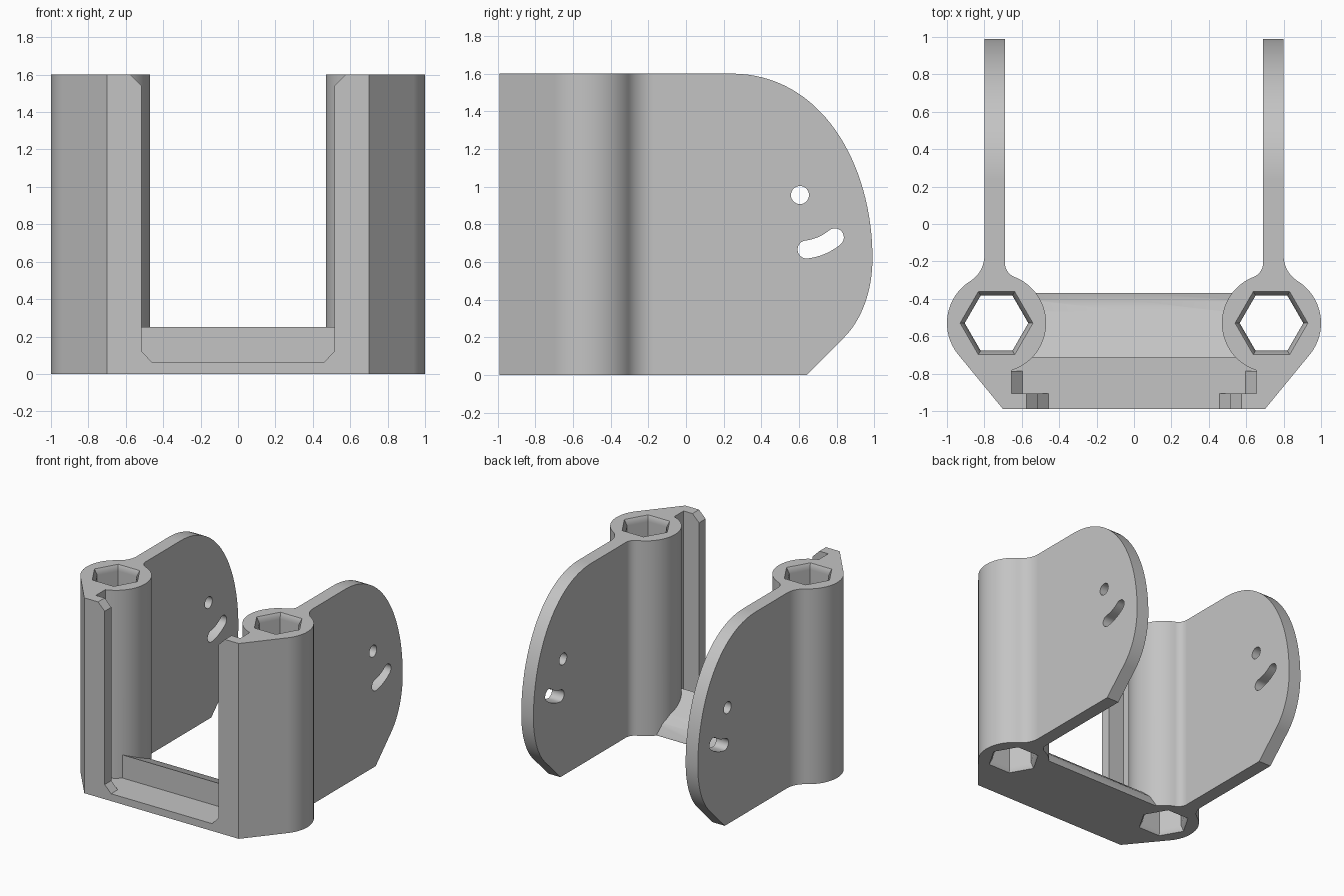
import bpy, bmesh
from math import sin, cos, pi, radians, atan2, asin, acos, sqrt, hypot

cube = bpy.data.objects.get("Cube")
if cube:
    bpy.data.objects.remove(cube)

grey = bpy.data.materials.new("plain grey")
grey.use_nodes = True
colour = (0.55, 0.55, 0.55, 1)
grey.diffuse_color = colour
grey.node_tree.nodes["Principled BSDF"].inputs["Base Color"].default_value = colour

TOP, FRONT = 1.6, -0.99
CX, CY, R = 0.735, -0.53, 0.265       # round post centre and radius
PLATE_IN, PLATE_OUT = 0.69, 0.80


def loft(name, rings):
    """Closed solid through rings of equal point count."""
    bm = bmesh.new()
    loops = [[bm.verts.new(p) for p in ring] for ring in rings]
    n = len(loops[0])
    for a, b in zip(loops, loops[1:]):
        for i in range(n):
            j = (i + 1) % n
            bm.faces.new((a[i], a[j], b[j], b[i]))
    bm.faces.new(loops[0])
    bm.faces.new(loops[-1])
    bmesh.ops.recalc_face_normals(bm, faces=bm.faces)
    mesh = bpy.data.meshes.new(name)
    bm.to_mesh(mesh)
    bm.free()
    mesh.materials.append(grey)
    obj = bpy.data.objects.new(name, mesh)
    bpy.context.collection.objects.link(obj)
    return obj


def prism(name, outline, axis, lo, hi):
    """Extrude a 2D outline along x, y or z."""
    place = {"x": lambda a, b, d: (d, a, b),
             "y": lambda a, b, d: (a, d, b),
             "z": lambda a, b, d: (a, b, d)}[axis]
    return loft(name, [[place(a, b, d) for a, b in outline] for d in (lo, hi)])


def arc(cx, cy, r, start, end, n):
    return [(cx + r * cos(start + (end - start) * i / n),
             cy + r * sin(start + (end - start) * i / n)) for i in range(n + 1)]


def bezier(p, q, r, s, n):
    def at(t):
        u = 1 - t
        return tuple(u**3 * a + 3 * u * u * t * b + 3 * u * t * t * c + t**3 * d
                     for a, b, c, d in zip(p, q, r, s))
    return [at(i / n) for i in range(n + 1)]


def combine(target, tool, operation):
    mod = target.modifiers.new(tool.name, "BOOLEAN")
    mod.object, mod.operation, mod.solver = tool, operation, "EXACT"
    bpy.context.view_layer.objects.active = target
    bpy.ops.object.modifier_apply(modifier=mod.name)
    bpy.data.objects.remove(tool)


# Plan outline of one side: front lip, round post, fillets and rear plate
corner = (0.70, FRONT)
dx, dy = CX - corner[0], CY - corner[1]
tangent = atan2(dy, dx) - asin(R / hypot(dx, dy)) - pi / 2
r_out, r_in = 0.16, 0.08
ox, ix = PLATE_OUT + r_out, PLATE_IN - r_in
oy = CY + sqrt((R + r_out)**2 - (ox - CX)**2)
iy = CY + sqrt((R + r_in)**2 - (ix - CX)**2)
out_ang = atan2(oy - CY, ox - CX)
in_ang = atan2(iy - CY, ix - CX)
slot_x, lip_x, slot_y = 0.655, 0.515, -0.905
slot_ang = 2 * pi - acos((slot_x - CX) / R)

plan = [corner]
plan += arc(CX, CY, R, tangent, out_ang, 24)
plan += arc(ox, oy, r_out, out_ang + pi, pi, 12)[1:]
plan += [(PLATE_OUT, 1.1), (PLATE_IN, 1.1)]
plan += arc(ix, iy, r_in, 0, in_ang - pi, 12)
plan += arc(CX, CY, R, in_ang, slot_ang, 36)[1:]
plan += [(slot_x, slot_y), (lip_x, slot_y), (lip_x, FRONT)]
bracket = prism("bracket", plan, "z", -0.1, TOP + 0.1)

# Side silhouette with the rounded rear edge
side = [(-1.1, 0), (0.64, 0)]
side += bezier((0.84, 0.2), (0.93, 0.29), (0.99, 0.44), (0.99, 0.62), 14)
side += bezier((0.99, 0.62), (0.99, 1.12), (0.72, 1.6), (0.24, 1.6), 32)[1:]
side += [(-1.1, TOP)]
combine(bracket, prism("side_silhouette", side, "x", 0.2, 1.2), "INTERSECT")

# Floor with the raised sloping crossbar
floor = [(FRONT, 0), (FRONT, 0.06), (-0.715, 0.06), (-0.715, 0.25),
         (-0.47, 0.145), (-0.41, 0.09), (-0.37, 0.01), (-0.37, 0)]
combine(bracket, prism("floor_crossbar", floor, "x", -0.2, 0.68), "UNION")

# Corner gussets at the foot of the lip and of the panel slot
for name, x, lo, hi in (("lip_gusset", lip_x, FRONT, slot_y),
                        ("slot_gusset", slot_x, slot_y, -0.785)):
    gusset = [(x - 0.058, 0.03), (x - 0.058, 0.06), (x, 0.12),
              (x + 0.03, 0.12), (x + 0.03, 0.03)]
    combine(bracket, prism(name, gusset, "y", lo, hi), "UNION")

# Chamfer at the top of the lip
chamfer = [(lip_x - 0.02, TOP - 0.08), (lip_x + 0.08, TOP + 0.02),
           (lip_x - 0.02, TOP + 0.02)]
combine(bracket, prism("lip_chamfer", chamfer, "y", -1.1, slot_y), "DIFFERENCE")

# Hexagonal bore, flared at both ends
bore = []
for z, r in ((-0.01, 0.2), (0.045, 0.17), (TOP - 0.045, 0.17), (TOP + 0.01, 0.2)):
    bore.append([(x, y, z) for x, y in arc(CX, CY, r, 0, 2 * pi, 6)[:-1]])
combine(bracket, loft("hex_bore", bore), "DIFFERENCE")

# Pivot hole and the curved slot concentric with it
hy, hz, hr, sr = 0.605, 0.955, 0.048, 0.291
hole = arc(hy, hz, hr, 0, 2 * pi, 28)[:-1]
combine(bracket, prism("pivot_hole", hole, "x", 0.6, 0.9), "DIFFERENCE")
a, b = radians(-83), radians(-50.5)
slot = arc(hy, hz, sr + hr, a, b, 12)
slot += arc(hy + sr * cos(b), hz + sr * sin(b), hr, b, b + pi, 12)[1:]
slot += arc(hy, hz, sr - hr, b, a, 12)[1:]
slot += arc(hy + sr * cos(a), hz + sr * sin(a), hr, a + pi, a + 2 * pi, 12)[1:-1]
combine(bracket, prism("curved_slot", slot, "x", 0.6, 0.9), "DIFFERENCE")

# Mirror to the other side and smooth the rounded surfaces
mirror = bracket.modifiers.new("mirror", "MIRROR")
mirror.use_axis[0] = True
mirror.use_bisect_axis[0] = True
bpy.ops.object.select_all(action="DESELECT")
bracket.select_set(True)
bpy.context.view_layer.objects.active = bracket
bpy.ops.object.modifier_apply(modifier="mirror")
bpy.ops.object.shade_smooth_by_angle(angle=radians(30))
weighted = bracket.modifiers.new("weighted_normals", "WEIGHTED_NORMAL")
weighted.keep_sharp = True
